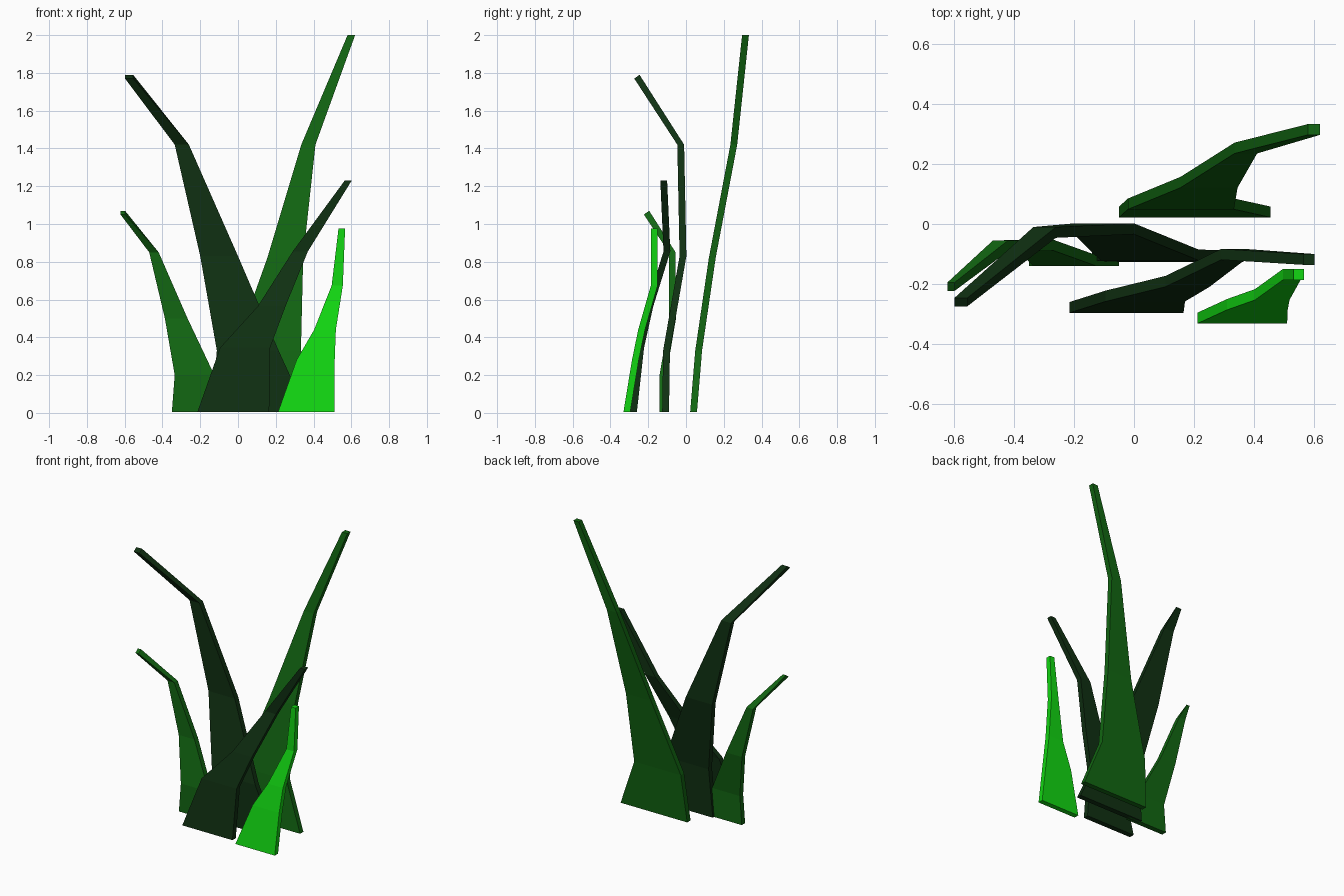
import bpy, bmesh

def material(name, rgb):
    m = bpy.data.materials.new(name)
    m.diffuse_color = (*rgb, 1)
    return m

bright = material("bright_green", (0.006, 0.68, 0.006))
mid = material("mid_green", (0.006, 0.135, 0.006))
dark = material("dark_green", (0.005, 0.03, 0.006))
THICK = 0.036

def blade(name, mat, sections, tip_drop=0.0):
    """Flat tapering blade; each section is (z, left x, right x, back y)."""
    bm = bmesh.new()
    rings = []
    for i, (z, xl, xr, y) in enumerate(sections):
        last = i == len(sections) - 1
        drop = tip_drop if last else 0
        t = THICK - drop * 0.4
        rings.append([bm.verts.new(p) for p in (
            (xl, y - t, z - drop), (xr, y - t, z - drop), (xr, y, z), (xl, y, z))])
    for a, b in zip(rings, rings[1:]):
        for k in range(4):
            n = (k + 1) % 4
            bm.faces.new((a[k], a[n], b[n], b[k]))
    bm.faces.new(rings[0][::-1])
    bm.faces.new(rings[-1])
    bmesh.ops.recalc_face_normals(bm, faces=bm.faces)
    me = bpy.data.meshes.new(name)
    bm.to_mesh(me)
    bm.free()
    me.materials.append(mat)
    ob = bpy.data.objects.new(name, me)
    bpy.context.collection.objects.link(ob)
    return ob

# tall blade at the back, leaning right
blade("tall_back_blade", mid, [
    (0.005, -0.05, 0.455, 0.058), (0.33, -0.02, 0.333, 0.085),
    (0.82, 0.155, 0.345, 0.157), (1.42, 0.335, 0.41, 0.271), (2.0, 0.58, 0.62, 0.333)])
# tall dark blade, folding to the left and forward
blade("tall_left_blade", dark, [
    (0.005, -0.14, 0.364, -0.09), (0.33, -0.112, 0.215, -0.085),
    (0.83, -0.20, 0.0, 0.002), (1.42, -0.335, -0.26, -0.01),
    (1.79, -0.598, -0.555, -0.246)], 0.02)
# short blade on the left
blade("short_left_blade", mid, [
    (0.005, -0.35, -0.05, -0.104), (0.20, -0.335, -0.125, -0.104),
    (0.50, -0.387, -0.267, -0.053), (0.85, -0.47, -0.42, -0.055),
    (1.07, -0.622, -0.598, -0.195)], 0.02)
# dark blade in front, leaning right
blade("front_blade", dark, [
    (0.005, -0.215, 0.165, -0.26), (0.345, -0.095, 0.17, -0.222),
    (0.565, 0.105, 0.252, -0.173), (0.855, 0.29, 0.37, -0.083),
    (1.23, 0.565, 0.602, -0.10)])
# bright blade at front right
blade("short_right_blade", bright, [
    (0.005, 0.212, 0.51, -0.295), (0.28, 0.31, 0.512, -0.25),
    (0.44, 0.403, 0.518, -0.217), (0.675, 0.496, 0.555, -0.15),
    (0.975, 0.532, 0.567, -0.15)])
